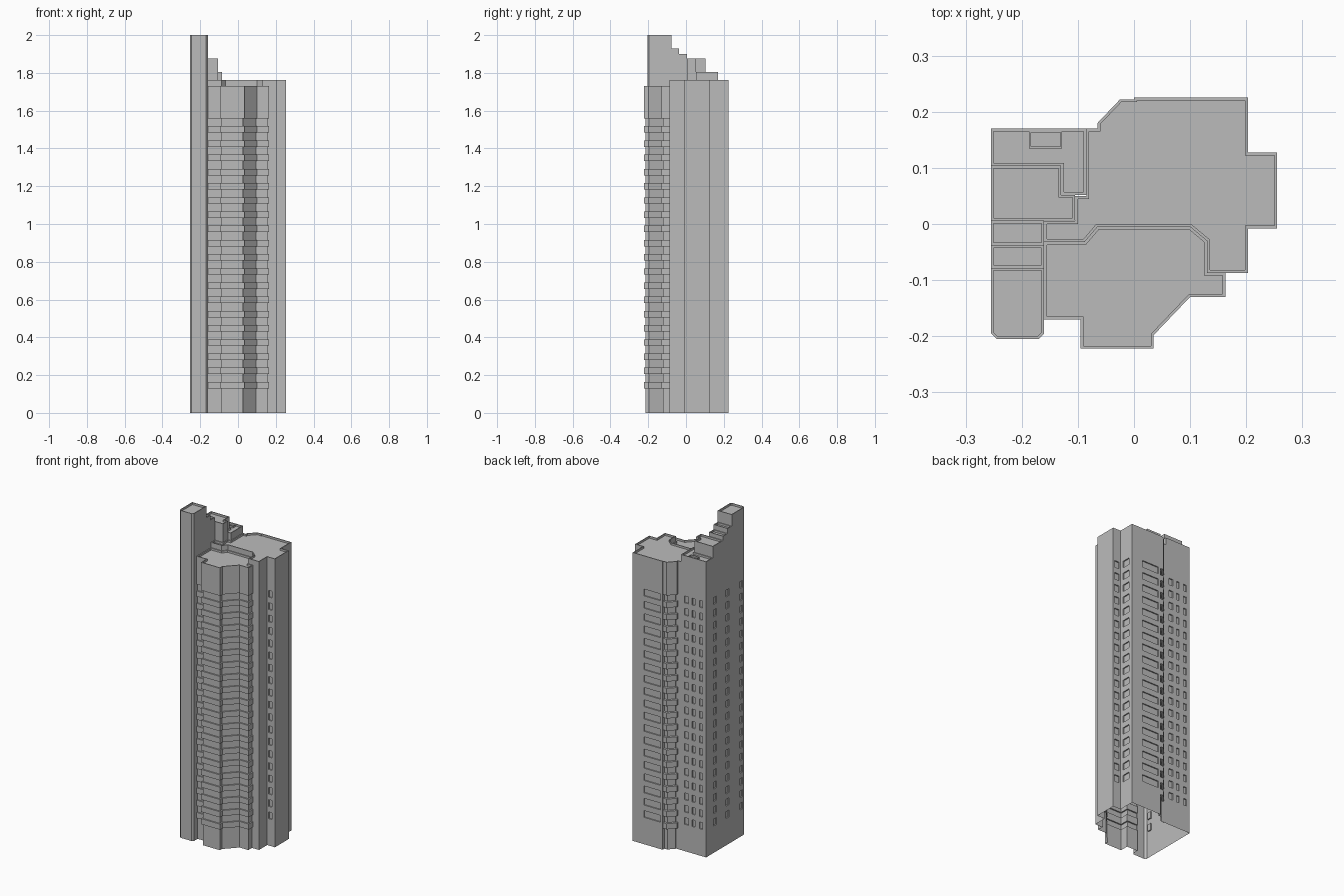
import bpy
import bmesh
from mathutils import Vector

cube = bpy.data.objects.get("Cube")
if cube:
    bpy.data.objects.remove(cube, do_unlink=True)

# One concrete colour for the whole tower
concrete = bpy.data.materials.new("concrete_grey")
concrete.use_nodes = True
grey = (0.5, 0.5, 0.5, 1)
concrete.diffuse_color = grey
concrete.node_tree.nodes["Principled BSDF"].inputs["Base Color"].default_value = grey

UNIT = 0.001            # plan points are written in thousandths
EAVES = 1.70            # top of the shaft, below the roof blocks
FLOORS = 19
PITCH = 0.0752
BAND_BASE, BAND_HEIGHT = 0.13, 0.034


def plan(*points):
    return [Vector((x * UNIT, y * UNIT)) for x, y in points]


def finish(bm, name):
    mesh = bpy.data.meshes.new(name)
    bm.to_mesh(mesh)
    bm.free()
    mesh.materials.append(concrete)
    obj = bpy.data.objects.new(name, mesh)
    bpy.context.collection.objects.link(obj)
    return obj


def face(bm, corners):
    return bm.faces.new([bm.verts.new(c) for c in corners])


def strip(bm, low, low_z, high, high_z, closed=False):
    """Quads joining two matching outlines."""
    count = len(low)
    for i in range(count if closed else count - 1):
        j = (i + 1) % count
        face(bm, [(*low[i], low_z), (*low[j], low_z),
                  (*high[j], high_z), (*high[i], high_z)])


def inset(points, depth, closed=False):
    """Move a counter-clockwise outline inwards with mitred corners."""
    result = []
    last = len(points) - 1
    for i, p in enumerate(points):
        before = p - points[i - 1] if closed or i > 0 else None
        after = points[(i + 1) % len(points)] - p if closed or i < last else None
        normals = [Vector((-d.y, d.x)).normalized() for d in (before, after) if d]
        total = sum(normals, Vector((0, 0)))
        if len(normals) == 2:
            total = total / (1 + normals[0].dot(normals[1]))
        result.append(p + total * depth)
    return result


def wall(bm, p, q, spans=(), depth=0.007):
    """Flat wall with columns of recessed windows at distances along it."""
    length = (q - p).length
    along = (q - p) / length
    inward = Vector((-along.y, along.x)) * depth

    def quad(a, b, low, high):
        strip(bm, [a, b], low, [a, b], high)

    start = p
    for near, far in spans:
        a, b = p + along * near * UNIT, p + along * far * UNIT
        quad(start, a, 0, EAVES)
        level = 0
        for k in range(FLOORS):
            sill = BAND_BASE + BAND_HEIGHT + k * PITCH
            head = BAND_BASE + (k + 1) * PITCH
            quad(a, b, level, sill)
            a2, b2 = a + inward, b + inward
            quad(a2, b2, sill, head)
            quad(a, a2, sill, head)
            quad(b2, b, sill, head)
            strip(bm, [a, b], sill, [a2, b2], sill)
            strip(bm, [a2, b2], head, [a, b], head)
            level = head
        quad(a, b, level, EAVES)
        start = b
    quad(start, q, 0, EAVES)


def banded_wall(name, outer, depth):
    """Wall whose floors alternate between parapet bands and recesses."""
    inner = inset(outer, depth)
    profile = [(inner, 0)]
    for k in range(FLOORS):
        low = BAND_BASE + k * PITCH
        high = low + BAND_HEIGHT
        profile += [(inner, low), (outer, low), (outer, high), (inner, high)]
    crown = BAND_BASE + FLOORS * PITCH
    profile += [(inner, crown), (outer, crown), (outer, EAVES)]
    bm = bmesh.new()
    for (low, low_z), (high, high_z) in zip(profile, profile[1:]):
        strip(bm, low, low_z, high, high_z)
    return finish(bm, name)


def roof_block(name, outline, top, base=EAVES, rim=0.005, sunk=0.012):
    """Block with a thin parapet around a sunken roof."""
    inner = inset(outline, rim, True)
    bm = bmesh.new()
    strip(bm, outline, base, outline, top, True)
    strip(bm, outline, top, inner, top, True)
    strip(bm, inner, top, inner, top - sunk, True)
    face(bm, [(*p, top - sunk) for p in inner])
    return finish(bm, name)


def box(x0, x1, y0, y1):
    return plan((x0, y0), (x1, y0), (x1, y1), (x0, y1))


# Shared outlines
front_bay = plan((-160, -170), (-95, -170), (-95, -222), (35, -222),
                 (35, -198), (100, -130), (163, -130), (163, -87))
rear_corner = plan((0, 222), (-25, 222), (-65, 180), (-65, 170))
east_side = plan((203, -87), (203, -8), (255, -8), (255, 127), (203, 127),
                 (203, 225), (0, 225))
terrace_edge = plan((130, -87), (130, -30), (100, -5), (-65, -5),
                    (-88, -32), (-160, -32))

# Shaft walls, open underneath, with window columns per wall
shaft = bmesh.new()
east_windows = {1: [(10, 34)], 3: [(8, 42)], 4: [(23, 73)], 5: [(75, 188)]}
for i in range(len(east_side) - 1):
    wall(shaft, east_side[i], east_side[i + 1], east_windows.get(i, ()))
wall(shaft, *plan((150, -87), (203, -87)))
wall(shaft, *plan((0, 225), (0, 205)))
wall(shaft, *plan((-45, 170), (-255, 170)), [(63, 90), (115, 135), (165, 187)])
wall(shaft, *plan((-255, 170), (-255, -195)), [(70, 100), (190, 220), (325, 350)])
tower_front = plan((-255, -195), (-245, -205), (-170, -205), (-160, -195), (-160, -155))
for p, q in zip(tower_front, tower_front[1:]):
    wall(shaft, p, q)
finish(shaft, "shaft_walls")

# Banded bay at the front and balconies on the rear corner
banded_wall("front_bay_bands", front_bay, 0.008)
banded_wall("rear_corner_balconies", rear_corner, 0.014)

# Roofs
roof_block("front_terrace", front_bay + terrace_edge, 1.73)
roof_block("main_roof", terrace_edge[::-1] + east_side + rear_corner
           + plan((-85, 170), (-85, 50), (-105, 50), (-105, 5), (-160, 5)), 1.762)

# Stepped crown along the west side
roof_block("crown_tower", tower_front[:4] + plan((-160, -78), (-255, -78)), 2.0)
roof_block("crown_upper_step", box(-255, -160, -78, -38), 1.93)
roof_block("crown_middle_step", box(-255, -160, -38, 6), 1.9)
roof_block("crown_lower_step", plan((-255, 6), (-105, 6), (-105, 52), (-130, 52),
                                    (-130, 104), (-255, 104)), 1.875)
roof_block("rear_terrace", plan((-255, 104), (-130, 104), (-130, 52), (-85, 52),
                                (-85, 170), (-255, 170)), 1.806)
roof_block("roof_hatch", box(-187, -128, 135, 166), 1.804, base=1.79, rim=0.003)
